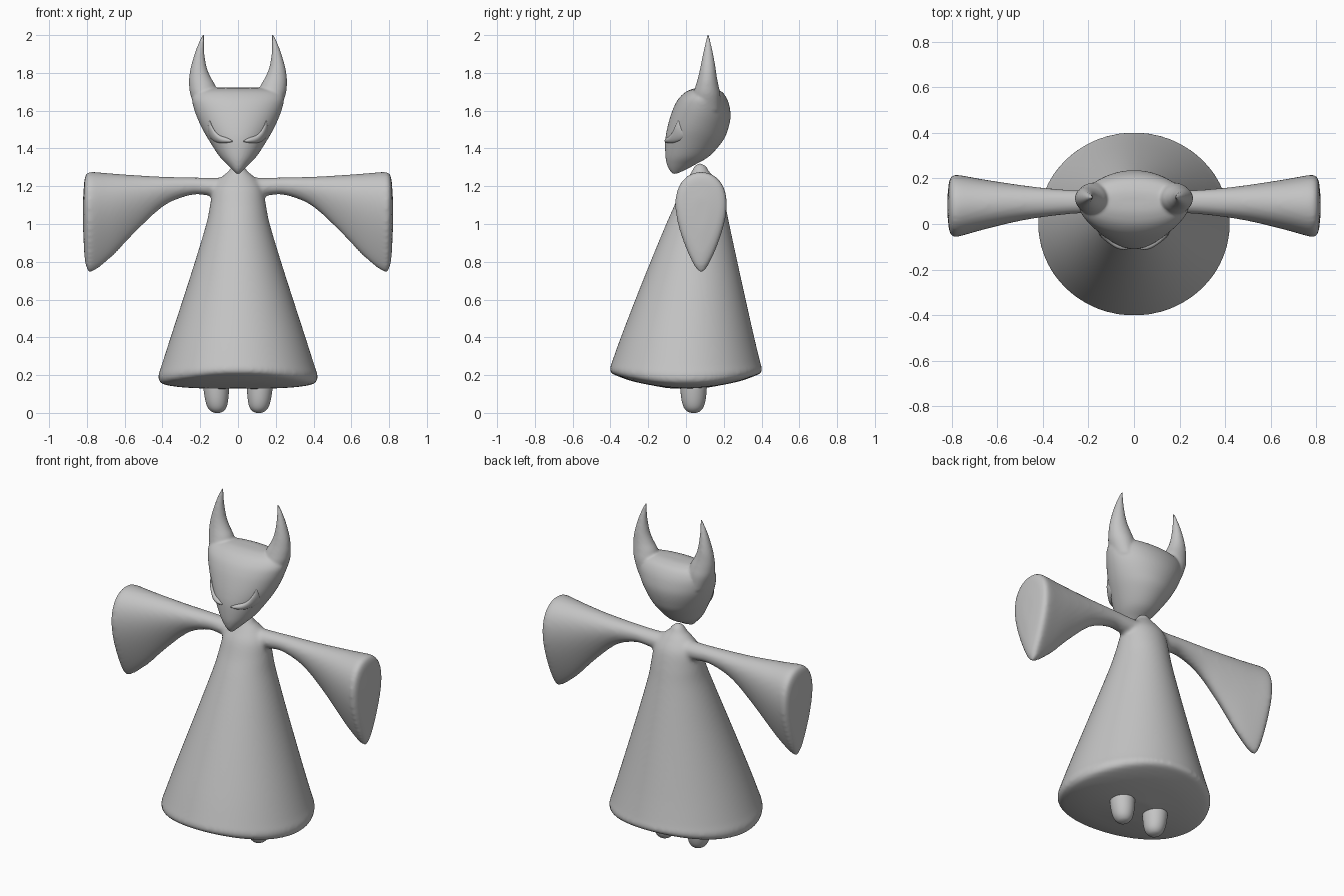
import bpy, bmesh, math
from mathutils import Vector

grey = bpy.data.materials.new("soft grey")
grey.diffuse_color = (0.55, 0.55, 0.55, 1)


def refine(rows, steps=5):
    """Catmull-Rom interpolation through rows of section parameters."""
    out = []
    for i in range(len(rows) - 1):
        p = [rows[max(0, min(len(rows) - 1, i + k))] for k in (-1, 0, 1, 2)]
        for s in range(steps):
            t = s / steps
            out.append([0.5 * (2 * b + (c - a) * t + (2 * a - 5 * b + 4 * c - d) * t * t
                               + (3 * b - a - 3 * c + d) * t ** 3)
                        for a, b, c, d in zip(*p)])
    return out + [list(rows[-1])]


def loft(bm, rows, point, n=48, flip=1):
    """Skin rings made by point(row, angle); flip=-1 mirrors in x."""
    rings = []
    for row in rows:
        ring = []
        for k in range(n):
            x, y, z = point(row, 2 * math.pi * k / n)
            ring.append(bm.verts.new((flip * x, y, z)))
        rings.append(ring)
    for a, b in zip(rings, rings[1:]):
        for k in range(n):
            j = (k + 1) % n
            bm.faces.new((a[k], a[j], b[j], b[k]))
    for ring in (rings[0], rings[-1]):
        c = sum((v.co for v in ring), Vector()) / n
        hub = bm.verts.new(c)
        for k in range(n):
            bm.faces.new((ring[k], ring[(k + 1) % n], hub))


def finish(bm, name, voxel=None, smooth=0):
    bmesh.ops.recalc_face_normals(bm, faces=bm.faces)
    for f in bm.faces:
        f.smooth = True
    me = bpy.data.meshes.new(name)
    bm.to_mesh(me)
    bm.free()
    me.materials.append(grey)
    ob = bpy.data.objects.new(name, me)
    bpy.context.collection.objects.link(ob)
    if voxel:
        m = ob.modifiers.new("blend", "REMESH")
        m.mode = "VOXEL"
        m.voxel_size = voxel
        m.use_smooth_shade = True
        s = ob.modifiers.new("soften", "SMOOTH")
        s.factor = 0.5
        s.iterations = smooth
    return ob


# Section shapes
def oval(row, a):          # cx, cy, z, rx, ry
    cx, cy, z, rx, ry = row
    return cx + rx * math.cos(a), cy + ry * math.sin(a), z


def hem_oval(row, a):      # z, rx, y centre, ry, saddle height
    z, rx, cy, ry, sag = row
    s = math.sin(a)
    return rx * math.cos(a), cy + ry * s, z + sag * s * s


def sleeve_drop(row, a):   # x, top, bottom, y centre, half width, taper
    x, top, bot, cy, ry, k = row
    c, s = math.cos(a), math.sin(a)
    return (x, cy + ry * s * (1 + k * c) / (1 + 0.18 * k),
            (top + bot) / 2 + (top - bot) / 2 * c)


# Robe with neck and flared sleeves, blended into one skin
bm = bmesh.new()
robe = [(0.127, 0.10, 0, 0.10, 0.004), (0.134, 0.28, 0, 0.27, 0.03),
        (0.150, 0.39, 0, 0.375, 0.05), (0.172, 0.418, 0, 0.40, 0.045),
        (0.205, 0.42, 0, 0.403, 0.03), (0.25, 0.405, 0, 0.395, 0.01),
        (0.40, 0.357, 0.008, 0.353, 0), (0.60, 0.292, 0.024, 0.292, 0),
        (0.80, 0.228, 0.042, 0.230, 0), (1.00, 0.168, 0.062, 0.167, 0),
        (1.10, 0.148, 0.074, 0.135, 0), (1.19, 0.13, 0.08, 0.105, 0),
        (1.245, 0.09, 0.08, 0.07, 0), (1.28, 0.05, 0.076, 0.045, 0),
        (1.305, 0.033, 0.075, 0.033, 0), (1.32, 0.012, 0.075, 0.012, 0)]
loft(bm, refine(robe), hem_oval, 96)
sleeve = [(0.0, 1.245, 1.13, 0.09, 0.06, 0), (0.15, 1.245, 1.15, 0.095, 0.052, 0),
          (0.25, 1.247, 1.153, 0.097, 0.052, 0.05), (0.385, 1.25, 1.10, 0.095, 0.064, 0.2),
          (0.52, 1.257, 0.98, 0.092, 0.083, 0.35), (0.675, 1.268, 0.82, 0.085, 0.113, 0.45),
          (0.775, 1.276, 0.745, 0.08, 0.135, 0.48), (0.80, 1.268, 0.765, 0.08, 0.13, 0.48),
          (0.812, 1.24, 0.82, 0.08, 0.11, 0.48), (0.82, 1.14, 0.96, 0.08, 0.04, 0.4)]
for side in (1, -1):
    loft(bm, refine(sleeve), sleeve_drop, 48, side)
finish(bm, "robe_and_sleeves", 0.011, 8)

# Head with two curved horns: z, half width, front y, back y
head = [(1.264, 0.006, -0.068, -0.052), (1.285, 0.028, -0.088, -0.005),
        (1.315, 0.058, -0.101, 0.05), (1.36, 0.10, -0.109, 0.125),
        (1.44, 0.152, -0.110, 0.195), (1.50, 0.187, -0.101, 0.222),
        (1.565, 0.217, -0.084, 0.236), (1.62, 0.236, -0.064, 0.231),
        (1.665, 0.243, -0.038, 0.216), (1.70, 0.225, 0.0, 0.19),
        (1.718, 0.17, 0.045, 0.15), (1.722, 0.08, 0.08, 0.12)]


def head_row(row, a):
    z, rx, f, b = row
    return rx * math.cos(a), (f + b) / 2 + (b - f) / 2 * math.sin(a), z


def face_y(x, z):
    """Front surface of the head at x, z."""
    for p, q in zip(head, head[1:]):
        if p[0] <= z <= q[0]:
            t = (z - p[0]) / (q[0] - p[0])
            rx, f, b = (u + (v - u) * t for u, v in zip(p[1:], q[1:]))
            return (f + b) / 2 - (b - f) / 2 * math.sqrt(max(0, 1 - (x / rx) ** 2))


bm = bmesh.new()
loft(bm, refine(head), head_row, 64)
horn = [(0.165, 0.11, 1.60, 0.055, 0.07), (0.178, 0.11, 1.68, 0.073, 0.072),
        (0.190, 0.112, 1.735, 0.069, 0.060), (0.202, 0.114, 1.78, 0.056, 0.049),
        (0.208, 0.116, 1.83, 0.042, 0.040), (0.204, 0.117, 1.90, 0.026, 0.027),
        (0.194, 0.117, 1.96, 0.014, 0.014), (0.181, 0.117, 2.008, 0.004, 0.004)]
for side in (1, -1):
    loft(bm, refine(horn), oval, 32, side)
finish(bm, "horned_head", 0.007, 6)

# Slanted crescent eyes: x, z, half width, depth
eye = [(0.150, 1.545, 0.003, 0.004), (0.146, 1.51, 0.013, 0.014),
       (0.132, 1.472, 0.021, 0.020), (0.102, 1.450, 0.020, 0.020),
       (0.062, 1.443, 0.014, 0.015), (0.029, 1.438, 0.003, 0.005)]
eye = refine(eye)
for side, name in ((1, "left_eye"), (-1, "right_eye")):
    bm = bmesh.new()
    rows = []
    for i, (x, z, w, d) in enumerate(eye):
        p, q = eye[max(0, i - 1)], eye[min(len(eye) - 1, i + 1)]
        t = Vector((q[0] - p[0], q[1] - p[1])).normalized()
        rows.append((x, z, w, d, -t.y, t.x))

    def eye_ring(row, a):
        x, z, w, d, nx, nz = row
        px, pz = x + nx * w * math.cos(a), z + nz * w * math.cos(a)
        return px, face_y(px, pz) - d * math.sin(a), pz

    loft(bm, rows, eye_ring, 20, side)
    finish(bm, name)

# Stubby feet under the hem
foot = [(0.11, 0.04, 0.0, 0.012, 0.012), (0.11, 0.04, 0.008, 0.032, 0.034),
        (0.111, 0.04, 0.03, 0.05, 0.052), (0.113, 0.04, 0.07, 0.061, 0.064),
        (0.115, 0.04, 0.13, 0.068, 0.070), (0.115, 0.04, 0.17, 0.068, 0.070)]
for side, name in ((1, "left_foot"), (-1, "right_foot")):
    bm = bmesh.new()
    loft(bm, refine(foot, 4), oval, 32, side)
    finish(bm, name)
